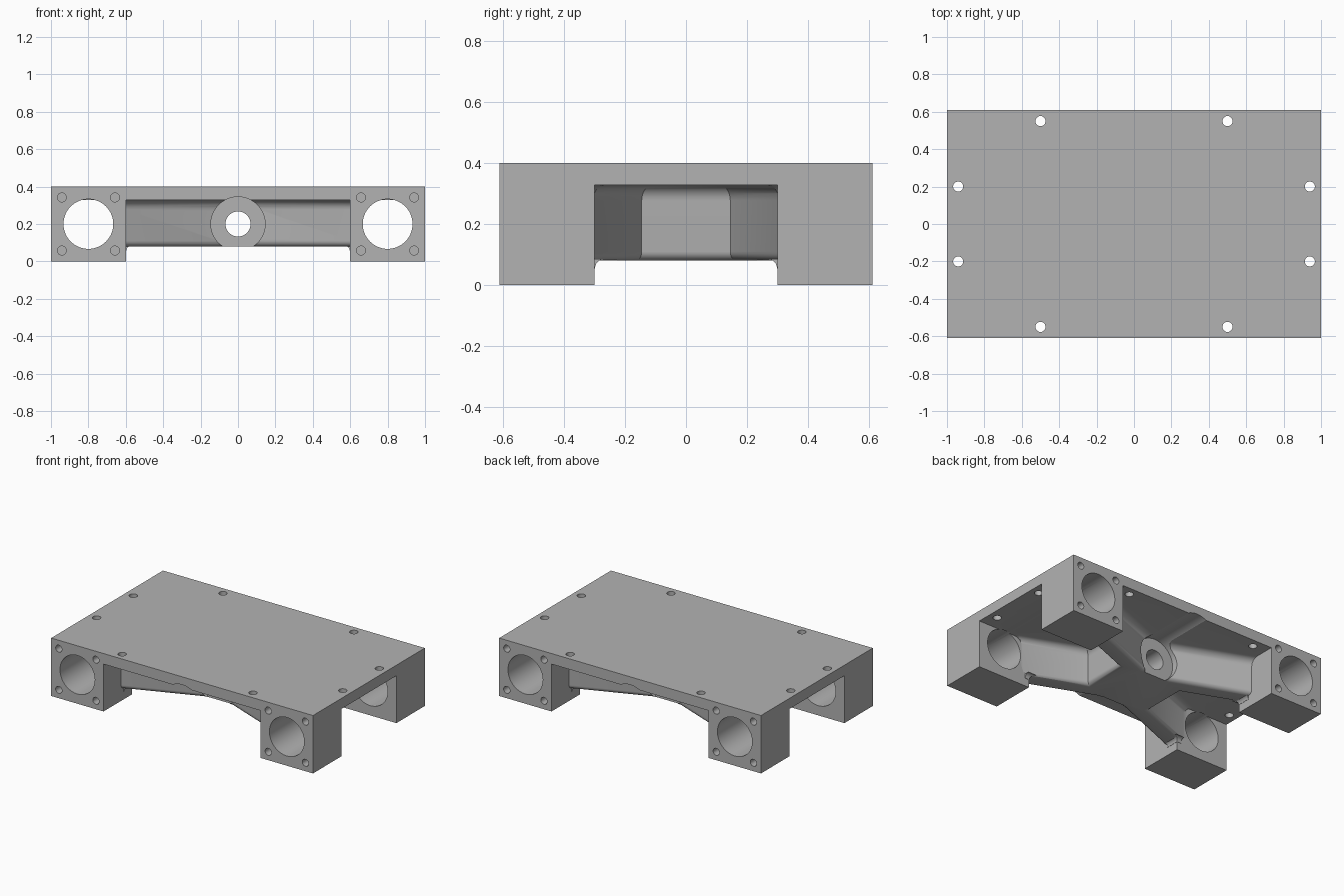
import bpy, bmesh, math
from mathutils import Vector, Matrix

if "Cube" in bpy.data.objects:
    bpy.data.objects.remove(bpy.data.objects["Cube"])

grey = bpy.data.materials.new("plain_grey")
grey.use_nodes = True
colour = (0.45, 0.45, 0.45, 1)
grey.diffuse_color = colour
grey.node_tree.nodes["Principled BSDF"].inputs["Base Color"].default_value = colour

SIGNS = [(sx, sy) for sx in (-1, 1) for sy in (-1, 1)]
HALF_Y, UNDER, TOP = 0.61, 0.327, 0.4


def make_object(name, bm):
    bmesh.ops.recalc_face_normals(bm, faces=bm.faces)
    mesh = bpy.data.meshes.new(name)
    bm.to_mesh(mesh)
    bm.free()
    mesh.materials.append(grey)
    obj = bpy.data.objects.new(name, mesh)
    bpy.context.scene.collection.objects.link(obj)
    return obj


def box(name, low, high):
    bm = bmesh.new()
    low, high = Vector(low), Vector(high)
    bmesh.ops.create_cube(bm, size=1)
    bmesh.ops.scale(bm, vec=high - low, verts=bm.verts)
    bmesh.ops.translate(bm, vec=(low + high) / 2, verts=bm.verts)
    return make_object(name, bm)


def cylinder(name, start, end, radius, sides=48):
    bm = bmesh.new()
    start, end = Vector(start), Vector(end)
    axis = end - start
    turn = axis.to_track_quat('Z', 'Y').to_matrix().to_4x4()
    bmesh.ops.create_cone(bm, cap_ends=True, segments=sides, radius1=radius, radius2=radius,
                          depth=axis.length, matrix=Matrix.Translation((start + end) / 2) @ turn)
    return make_object(name, bm)


def loft(name, layers):
    """Join equal-length outlines, given as (points, height), into a solid."""
    bm = bmesh.new()
    rings = [[bm.verts.new((p[0], p[1], z)) for p in pts] for pts, z in layers]
    for a, b in zip(rings, rings[1:]):
        for i in range(len(a)):
            j = (i + 1) % len(a)
            bm.faces.new((a[i], a[j], b[j], b[i]))
    bm.faces.new(rings[0][::-1])
    bm.faces.new(rings[-1])
    return make_object(name, bm)


def grow(points, amount):
    """Offset a counter-clockwise outline outward."""
    result = []
    for i, p in enumerate(points):
        d1 = (p - points[i - 1]).normalized()
        d2 = (points[(i + 1) % len(points)] - p).normalized()
        n1, n2 = Vector((d1.y, -d1.x)), Vector((d2.y, -d2.x))
        result.append(p + (n1 + n2) * amount / (1 + n1.dot(n2)))
    return result


def combine(target, tool, operation):
    mod = target.modifiers.new("combine", 'BOOLEAN')
    mod.object, mod.operation, mod.solver = tool, operation, 'EXACT'
    bpy.context.view_layer.objects.active = target
    bpy.ops.object.modifier_apply(modifier=mod.name)
    bpy.data.objects.remove(tool)


# Deck plate
chassis = box("deck_chassis", (-1, -HALF_Y, UNDER), (1, HALF_Y, TOP))

# Corner blocks
for sx, sy in SIGNS:
    xs, ys = sorted((0.6 * sx, sx)), sorted((0.3 * sy, HALF_Y * sy))
    combine(chassis, box("corner_block", (xs[0], ys[0], 0), (xs[1], ys[1], 0.36)), 'UNION')

# Cross-shaped brace: rounded lower edge, fillet under the deck
quarter = [(0.25, 0.145), (0.66, 0.304), (0.66, 0.444), (0.105, 0.225)]
outline = [Vector(p) for p in quarter]
outline += [Vector((-x, y)) for x, y in reversed(quarter)]
outline += [Vector((-x, -y)) for x, y in quarter]
outline += [Vector((x, -y)) for x, y in reversed(quarter)]
layers = []
STEPS, ROUND, FILLET = 6, 0.03, 0.05
for i in range(STEPS + 1):
    a = i / STEPS * math.pi / 2
    layers.append((grow(outline, ROUND * (math.sin(a) - 1)), 0.08 + ROUND * (1 - math.cos(a))))
for i in range(STEPS + 1):
    a = i / STEPS * math.pi / 2
    layers.append((grow(outline, FILLET * (1 - math.cos(a))), UNDER - FILLET * (1 - math.sin(a))))
layers.append((layers[-1][0], 0.36))
combine(chassis, loft("cross_brace", layers), 'UNION')

# Small flares where the brace meets the blocks
for sx, sy in SIGNS:
    layers = []
    for i in range(STEPS + 1):
        a = i / STEPS * math.pi / 2
        d = 0.002 + 0.03 * (1 - math.cos(a))
        x0, y0 = 0.6 - d, 0.3 - d
        corners = [(x0, y0), (0.63, y0), (0.63, 0.39), (x0, 0.39)]
        layers.append(([(x * sx, y * sy) for x, y in corners], 0.055 + 0.03 * math.sin(a)))
    combine(chassis, loft("brace_flare", layers), 'UNION')

# Wheel bores with four blind screw holes each
for sx, sy in SIGNS:
    x = 0.8 * sx
    combine(chassis, cylinder("bore", (x, 0.29 * sy, 0.2), (x, 0.7 * sy, 0.2), 0.133, 64), 'DIFFERENCE')
    for dx, dz in SIGNS:
        hx, hz = x + 0.142 * dx, 0.2 + 0.142 * dz
        combine(chassis, cylinder("screw_hole", (hx, 0.5 * sy, hz), (hx, 0.7 * sy, hz), 0.024, 24),
                'DIFFERENCE')

# Deck mounting holes
for sx, sy in SIGNS:
    for x, y in ((0.5, 0.55), (0.94, 0.2)):
        combine(chassis, cylinder("deck_hole", (x * sx, y * sy, 0.3), (x * sx, y * sy, 0.5), 0.027, 24),
                'DIFFERENCE')

# Central pivot: recess on each side and a through hole
for sy in (-1, 1):
    combine(chassis, cylinder("recess", (0, 0.2 * sy, 0.2), (0, 0.7 * sy, 0.2), 0.145, 64), 'DIFFERENCE')
combine(chassis, cylinder("pivot_hole", (0, -0.5, 0.2), (0, 0.5, 0.2), 0.067), 'DIFFERENCE')

# Smooth the curved surfaces, keep hard edges
for obj in bpy.context.selected_objects:
    obj.select_set(False)
chassis.select_set(True)
bpy.context.view_layer.objects.active = chassis
bpy.ops.object.shade_smooth_by_angle(angle=math.radians(30))
